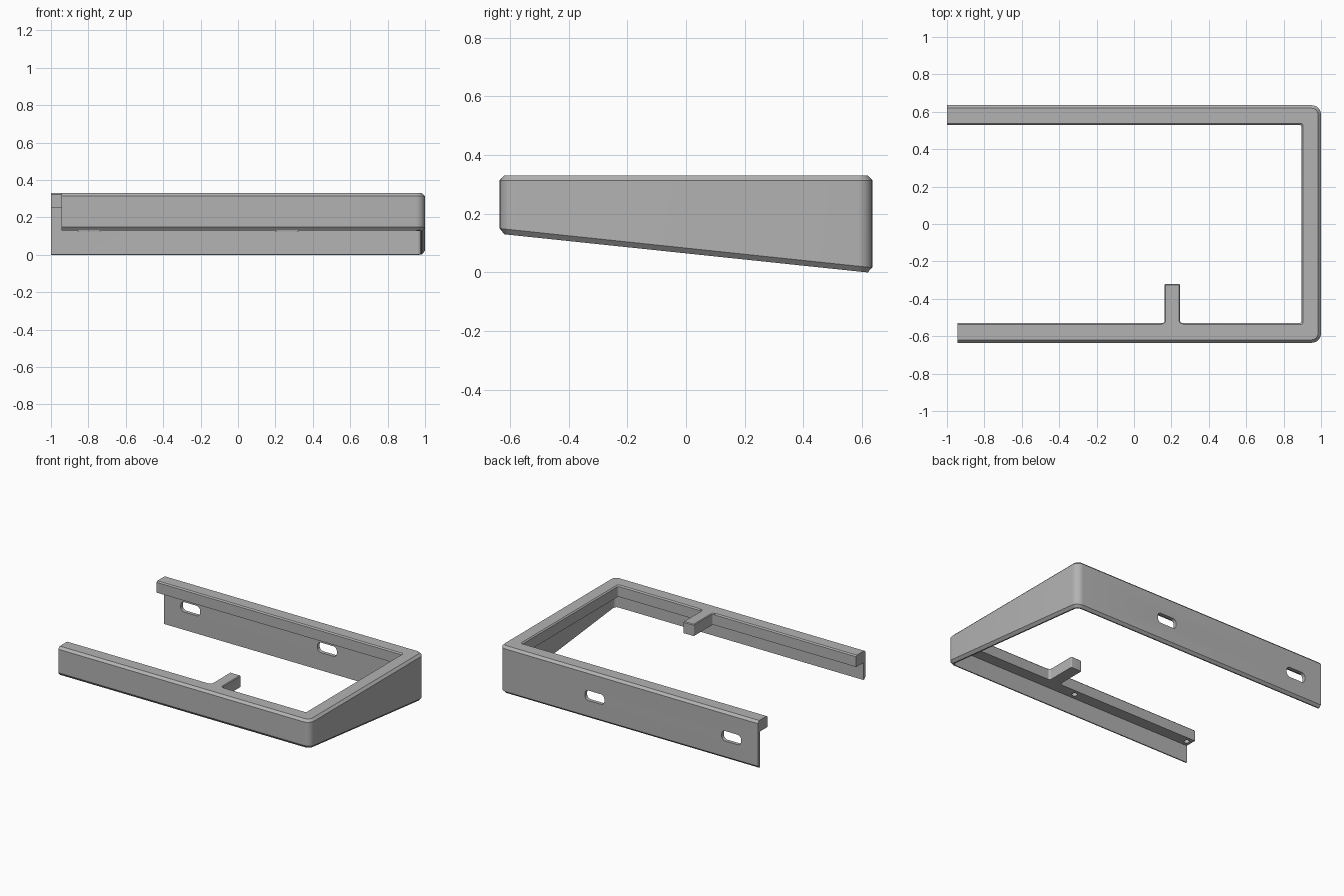
import bpy, bmesh, math
from mathutils import Vector

if "Cube" in bpy.data.objects:
    bpy.data.objects.remove(bpy.data.objects["Cube"])

grey = bpy.data.materials.new("plain grey")
grey.use_nodes = True
grey.diffuse_color = (0.45, 0.45, 0.45, 1)
grey.node_tree.nodes["Principled BSDF"].inputs["Base Color"].default_value = (0.45, 0.45, 0.45, 1)

HALF_X, HALF_Y, TOP, RIM_BOTTOM = 1.0, 0.635, 0.33, 0.25
FRONT_END, BACK_END = -0.945, -1.0
RIM, WALL, STEPS = 0.105, 0.025, 8


def make_object(name, bm):
    bmesh.ops.recalc_face_normals(bm, faces=bm.faces)
    mesh = bpy.data.meshes.new(name)
    bm.to_mesh(mesh)
    bm.free()
    mesh.materials.append(grey)
    ob = bpy.data.objects.new(name, mesh)
    bpy.context.collection.objects.link(ob)
    return ob


def shade(ob):
    bpy.ops.object.select_all(action="DESELECT")
    ob.select_set(True)
    bpy.context.view_layer.objects.active = ob
    bpy.ops.object.shade_smooth_by_angle(angle=math.radians(25))


def arc(cx, cy, r, a0, a1):
    """Points on an arc, angles in degrees."""
    angles = [math.radians(a0 + (a1 - a0) * i / STEPS) for i in range(STEPS + 1)]
    return [(cx + r * math.cos(a), cy + r * math.sin(a)) for a in angles]


def u_path(inset):
    """Three-sided outline, moved inwards by inset, with rounded corners."""
    r = max(0.05 - inset, 0.012)
    x, y = HALF_X - inset, HALF_Y - inset
    return ([(FRONT_END, -y)] + arc(x - r, -y + r, r, -90, 0)
            + arc(x - r, y - r, r, 0, 90) + [(BACK_END, y)])


def sloped_bottom(y):
    return 0.13 - 0.105 * (y + 0.62)


def prism(outline, to_3d, depth):
    """Extruded flat outline."""
    bm = bmesh.new()
    face = bm.faces.new([bm.verts.new(to_3d(u, v)) for u, v in outline])
    new = bmesh.ops.extrude_face_region(bm, geom=[face])["geom"]
    bmesh.ops.translate(bm, vec=Vector(depth),
                        verts=[g for g in new if isinstance(g, bmesh.types.BMVert)])
    return bm


# Frame: section of (inset, height, height measured from the sloped bottom)
section = [(0, 0.018, True), (0, TOP - 0.016, False), (0.016, TOP, False),
           (RIM - 0.008, TOP, False), (RIM, TOP - 0.008, False),
           (RIM, RIM_BOTTOM, False), (WALL, RIM_BOTTOM, False),
           (WALL, 0, True), (0.016, 0, True)]
bm = bmesh.new()
rails = []
for inset, height, from_bottom in section:
    rails.append([bm.verts.new((x, y, max(0, height + (sloped_bottom(y) if from_bottom else 0))))
                  for x, y in u_path(inset)])
for a, b in zip(rails, rails[1:] + rails[:1]):
    for i in range(len(a) - 1):
        bm.faces.new((a[i], a[i + 1], b[i + 1], b[i]))
for end in (0, -1):
    bm.faces.new([rail[end] for rail in rails])
frame = make_object("frame", bm)


def cut(name, bm):
    cutter = make_object(name, bm)
    cutter.hide_render = True
    mod = frame.modifiers.new(name, "BOOLEAN")
    mod.operation, mod.solver, mod.object = "DIFFERENCE", "EXACT", cutter
    bpy.context.view_layer.objects.active = frame
    bpy.ops.object.modifier_apply(modifier=mod.name)
    bpy.data.objects.remove(cutter)


# Rounded slots through the back wall
for cx in (-0.795, 0.262):
    w, h, r = 0.075, 0.035, 0.028
    outline = []
    for sx, sz, a in ((1, 1, 0), (-1, 1, 90), (-1, -1, 180), (1, -1, 270)):
        outline += arc(cx + sx * (w - r), 0.16 + sz * (h - r), r, a, a + 90)
    cut("slot_cutter", prism(outline, lambda u, v: (u, 0.58, v), (0, 0.1, 0)))

# Blind screw holes under the front rim
for cx in (-0.91, 0.01):
    outline = [(cx + 0.018 * math.cos(k * math.tau / 20), -0.57 + 0.018 * math.sin(k * math.tau / 20))
               for k in range(20)]
    cut("hole_cutter", prism(outline, lambda u, v: (u, v, 0.2), (0, 0, 0.1)))
shade(frame)

# Support tab with filleted root and softened top edge
mid, half, tip, root, r = 0.205, 0.041, -0.32, -HALF_Y + RIM, 0.015
left = [(mid - half - r, root - 0.008)] + arc(mid - half - r, root + r, r, -90, 0) \
    + arc(mid - half + 0.006, tip - 0.006, 0.006, 180, 90)
right = [(2 * mid - x, y) for x, y in reversed(left)]
bm = prism(left + right, lambda u, v: (u, v, RIM_BOTTOM), (0, 0, TOP - RIM_BOTTOM))
edges = [e for e in bm.edges
         if all(v.co.z > TOP - 0.001 for v in e.verts)
         and any(v.co.y > root + 0.001 for v in e.verts)]
bmesh.ops.bevel(bm, geom=edges, offset=0.005, segments=1, affect="EDGES")
shade(make_object("support_tab", bm))
